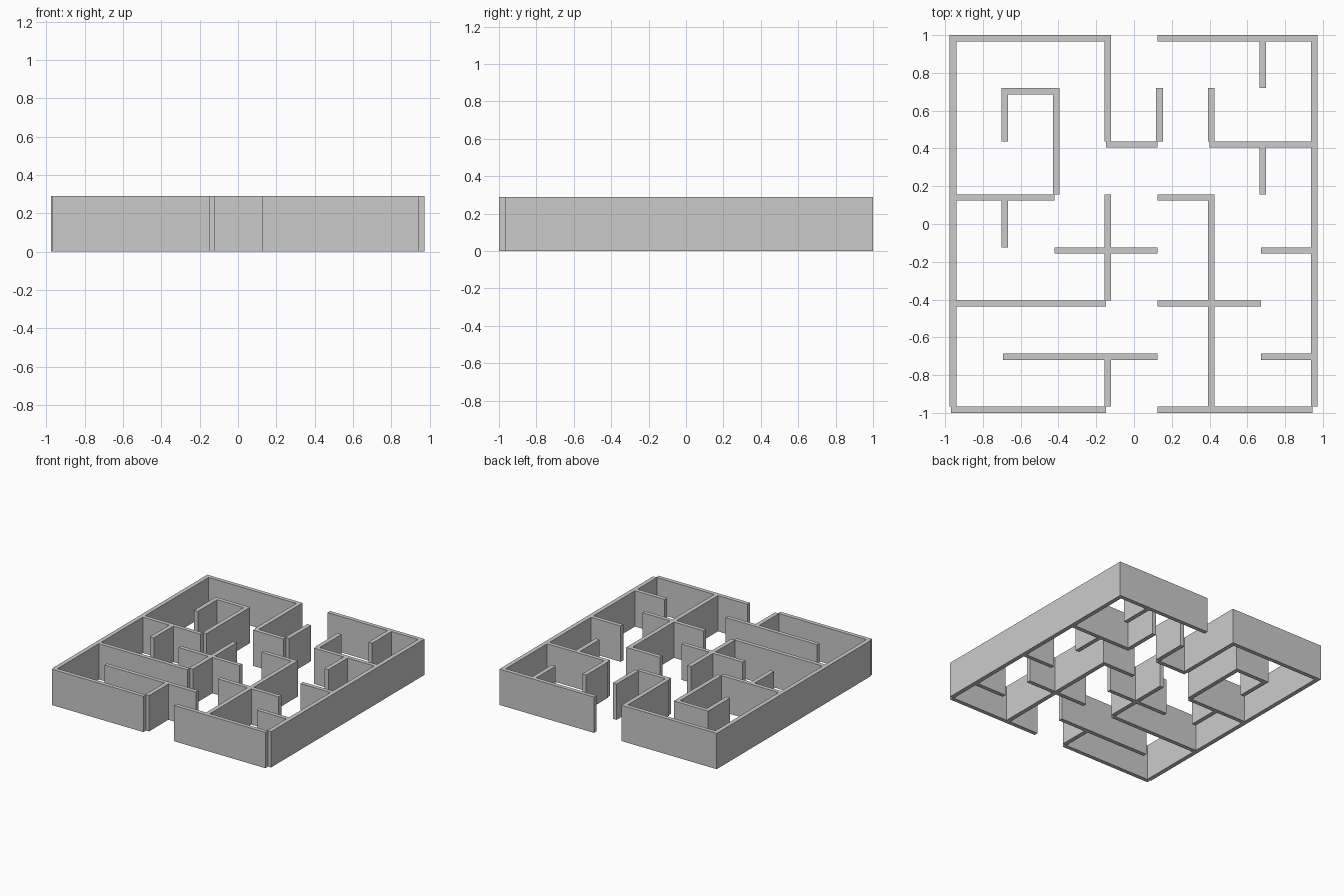
import bpy

if "Cube" in bpy.data.objects:
    bpy.data.objects.remove(bpy.data.objects["Cube"])

H = 0.29                      # wall height
PX, PY = 0.2733, 0.281        # grid pitch
TX, TY = 0.035, 0.033         # wall thickness


def wall(name, x0, x1, y0, y1):
    bpy.ops.mesh.primitive_cube_add(size=1, location=((x0 + x1) / 2, (y0 + y1) / 2, H / 2))
    ob = bpy.context.object
    ob.name = name
    ob.scale = (x1 - x0, y1 - y0, H)
    bpy.ops.object.transform_apply(location=False, rotation=False, scale=True)


# Walls along x: (row, start column, end column), row 0 at the back
cross_walls = [
    (0, 0, 3), (0, 4, 7), (1, 1, 2), (2, 3, 4), (2, 5, 7), (3, 0, 2), (3, 4, 5),
    (4, 2, 4), (4, 6, 7), (5, 0, 3), (5, 4, 6), (6, 1, 4), (6, 6, 7), (7, 0, 3), (7, 4, 7),
]
for r, a, b in cross_walls:
    top = 1 - PY * r
    wall("cross_wall", -0.968 + PX * a, -0.968 + PX * b, top - TY, top)

# Walls along y: (column, start row, end row)
long_walls = [
    (0, 0, 7), (7, 0, 7), (3, 0, 2), (6, 0, 1), (1, 1, 2), (2, 1, 3), (4, 1, 2),
    (5, 1, 2), (6, 2, 3), (1, 3, 4), (3, 3, 5), (5, 3, 7), (3, 6, 7),
]
for c, a, b in long_walls:
    x = -0.958 + PX * c
    wall("long_wall", x - TX / 2, x + TX / 2, 1 - PY * b, 1 - PY * a)
